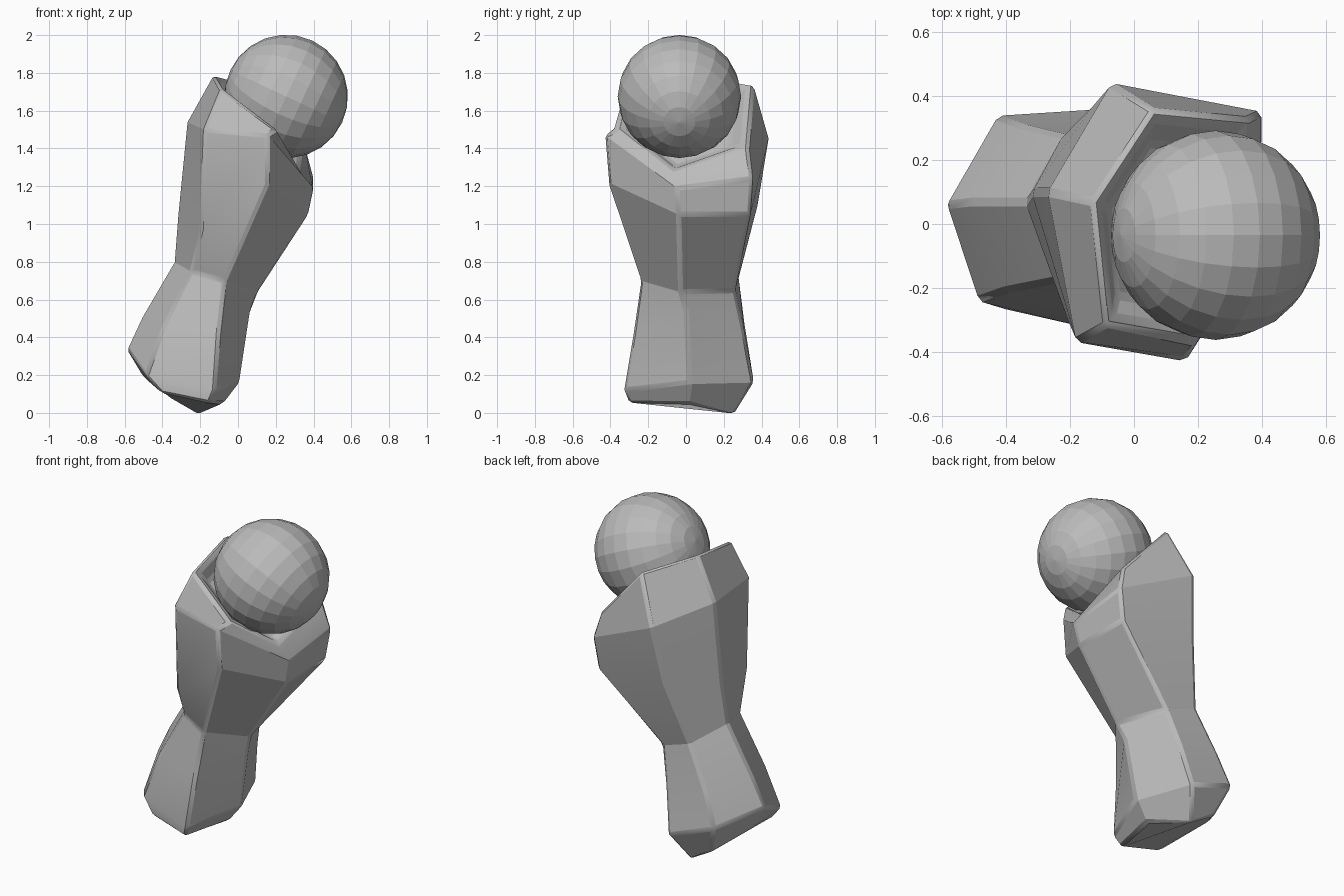
import bpy, bmesh, math
from mathutils import Vector

cube = bpy.data.objects.get("Cube")
if cube:
    bpy.data.objects.remove(cube, do_unlink=True)

stone = bpy.data.materials.new("plain_grey")
stone.use_nodes = True
stone.diffuse_color = (0.5, 0.5, 0.5, 1)
stone.node_tree.nodes["Principled BSDF"].inputs["Base Color"].default_value = (0.5, 0.5, 0.5, 1)


def finish(bm, name):
    """Turn a bmesh into a named, coloured object."""
    bmesh.ops.recalc_face_normals(bm, faces=bm.faces)
    mesh = bpy.data.meshes.new(name)
    bm.to_mesh(mesh)
    bm.free()
    mesh.materials.append(stone)
    obj = bpy.data.objects.new(name, mesh)
    bpy.context.collection.objects.link(obj)
    return obj


def inner_ring(ring, scale, offset):
    """Shrink a ring about its centre and push it by an offset."""
    centre = sum((Vector(p) for p in ring), Vector()) / len(ring)
    return [centre + (Vector(p) - centre) * scale + Vector(offset) for p in ring]


# Six-sided leaning column: tilted rings, from the sole up to the slanted rim
sole = [(-.15, -.3, .05), (-.08, .02, .05), (-.21, .25, -.015),
        (-.36, .27, .08), (-.5, .06, .19), (-.4, -.27, .1)]
foot = [(-.12, -.33, .12), (.01, .02, .16), (-.13, .36, .16),
        (-.43, .34, .27), (-.59, .06, .34), (-.49, -.24, .2)]
calf = [(-.1, -.28, .42), (.07, 0, .54), (-.08, .31, .42),
        (-.35, .31, .47), (-.51, .07, .51), (-.4, -.21, .45)]
waist = [(-.07, -.24, .7), (.11, -.03, .64), (-.02, .26, .65),
         (-.22, .28, .72), (-.34, .07, .8), (-.25, -.18, .75)]
middle = [(.16, -.41, 1.22), (.37, -.04, 1.05), (.37, .34, 1.05),
          (-.12, .38, 1.1), (-.32, .1, 1.05), (-.2, -.32, .96)]
shoulder = [(.16, -.43, 1.47), (.4, -.05, 1.19), (.4, .35, 1.24),
            (-.07, .44, 1.46), (-.27, .1, 1.54), (-.18, -.37, 1.5)]
rim = [(.2, -.37, 1.5), (.34, -.07, 1.26), (.36, .33, 1.4),
       (.06, .36, 1.74), (-.13, .07, 1.79), (-.09, -.32, 1.72)]

# Shallow hollow inside the rim, hugging the ball
lip = inner_ring(rim, .9, (0, 0, 0))
socket = inner_ring(rim, .7, (-.03, 0, -.05))

bm = bmesh.new()
loops = [[bm.verts.new(p) for p in ring]
         for ring in (sole, foot, calf, waist, middle, shoulder, rim, lip, socket)]
for low, high in zip(loops, loops[1:]):
    for i in range(len(low)):
        j = (i + 1) % len(low)
        bm.faces.new((low[i], low[j], high[j], high[i]))
bm.faces.new(loops[0][::-1])
bm.faces.new(loops[-1])
column = finish(bm, "leaning_column")

# Softened corners
bevel = column.modifiers.new("soft_edges", "BEVEL")
bevel.width = .025
bevel.segments = 1
bevel.limit_method = "ANGLE"
bevel.angle_limit = math.radians(30)
bpy.context.view_layer.objects.active = column
column.select_set(True)
bpy.ops.object.shade_smooth_by_angle(angle=math.radians(20))

# Faceted ball resting in the socket, its poles tipped sideways
bm = bmesh.new()
bmesh.ops.create_uvsphere(bm, u_segments=20, v_segments=12, radius=.327)
ball = finish(bm, "ball")
ball.location = (.255, -.035, 1.675)
ball.rotation_euler = (0, math.radians(115), 0)
